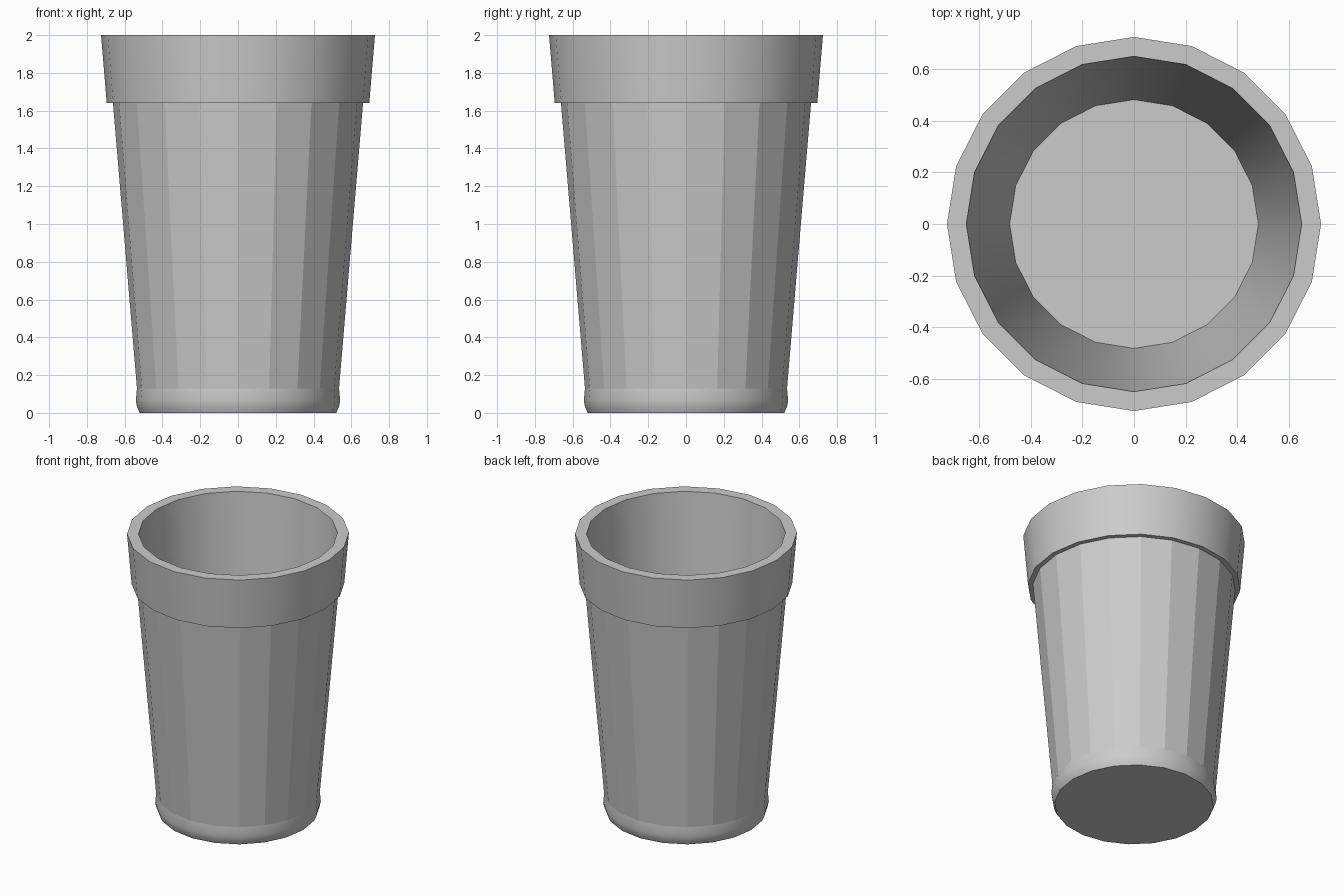
import bpy, bmesh, math

if "Cube" in bpy.data.objects:
    bpy.data.objects.remove(bpy.data.objects["Cube"])

SIDES = 20

# Cup profile from the base centre, up the outside, over the lip, down the inside:
# (radius, height, smooth shading of the band that follows)
profile = [
    (0.520, 0.00, True),    # rounded foot
    (0.534, 0.03, True),
    (0.541, 0.065, True),
    (0.535, 0.13, False),   # faceted body
    (0.662, 1.64, False),   # step under the rim band
    (0.695, 1.64, True),    # rim band
    (0.725, 2.00, False),   # flat lip
    (0.650, 2.00, True),    # inner wall
    (0.482, 0.08, False),   # inner floor
]

bm = bmesh.new()
rings = [[bm.verts.new((r * math.cos(2 * math.pi * i / SIDES),
                        r * math.sin(2 * math.pi * i / SIDES), z))
          for i in range(SIDES)] for r, z, _ in profile]

# Walls
for (_, _, smooth), low, high in zip(profile, rings, rings[1:]):
    for i in range(SIDES):
        j = (i + 1) % SIDES
        bm.faces.new((low[i], low[j], high[j], high[i])).smooth = smooth

# Underside and inner floor
bm.faces.new(rings[0][::-1])
bm.faces.new(rings[-1])

# Keep the hard corners sharp
for edge in bm.edges:
    edge.smooth = edge.calc_face_angle() < math.radians(35)

mesh = bpy.data.meshes.new("cup")
bm.to_mesh(mesh)
bm.free()
bpy.context.collection.objects.link(bpy.data.objects.new("cup", mesh))
